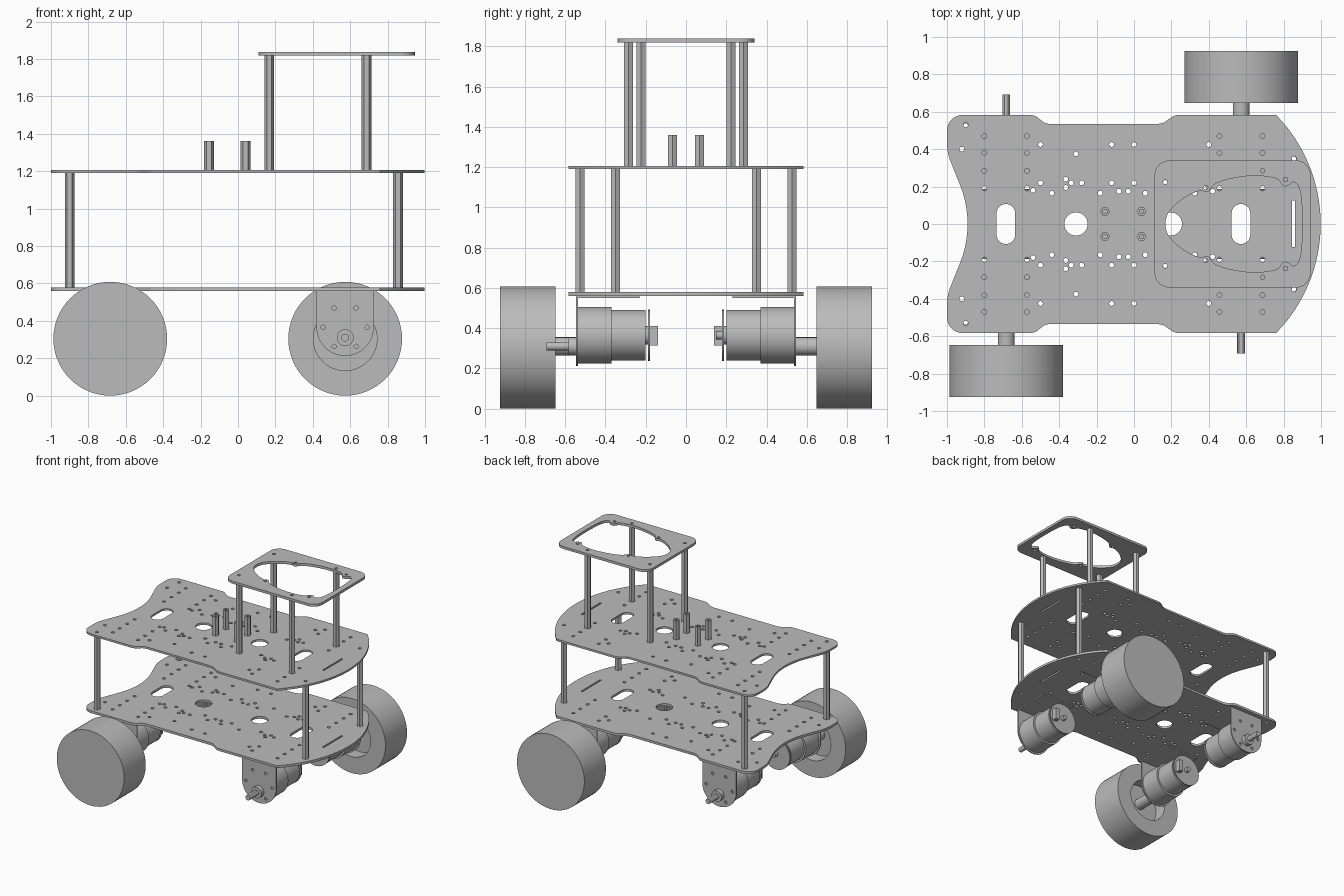
import bpy, bmesh
from math import pi, sin, cos, radians, asin
from mathutils import Matrix

cube = bpy.data.objects.get("Cube")
if cube:
    bpy.data.objects.remove(cube)

grey = bpy.data.materials.new("light_grey")
grey.use_nodes = True
grey.diffuse_color = (0.5, 0.5, 0.5, 1)
grey.node_tree.nodes["Principled BSDF"].inputs["Base Color"].default_value = (0.5, 0.5, 0.5, 1)


def finish(name, bm):
    """Clean the mesh, shade it and link it."""
    bmesh.ops.remove_doubles(bm, verts=bm.verts, dist=1e-5)
    bmesh.ops.recalc_face_normals(bm, faces=bm.faces)
    mesh = bpy.data.meshes.new(name)
    bm.to_mesh(mesh)
    bm.free()
    mesh.shade_smooth()
    mesh.set_sharp_from_angle(angle=radians(28))
    mesh.materials.clear()
    mesh.materials.append(grey)
    obj = bpy.data.objects.new(name, mesh)
    bpy.context.scene.collection.objects.link(obj)
    return obj


def arc(cx, cy, r, start=0, end=360, n=24):
    """Points on an arc; a full circle leaves out its repeated end."""
    steps = n if end - start == 360 else n + 1
    angles = [radians(start + (end - start) * i / n) for i in range(steps)]
    return [(cx + r * cos(a), cy + r * sin(a)) for a in angles]


def mirrored(half):
    """Close a half outline across the x axis."""
    return half + [(x, -y) for x, y in reversed(half) if abs(y) > 1e-4]


def rounded(points, times=2):
    for _ in range(times):
        pairs = zip(points, points[1:] + points[:1])
        points = [(a[0] + (b[0] - a[0]) * t, a[1] + (b[1] - a[1]) * t)
                  for a, b in pairs for t in (0.25, 0.75)]
    return points


def box(x0, x1, y0, y1):
    return [(x0, y0), (x1, y0), (x1, y1), (x0, y1)]


def slab(name, loops, low, high, axis="Z"):
    """Extrude an outline with holes from low to high along an axis."""
    curve = bpy.data.curves.new(name, "CURVE")
    curve.dimensions, curve.fill_mode = "2D", "BOTH"
    curve.extrude = abs(high - low) / 2
    for loop in loops:
        spline = curve.splines.new("POLY")
        spline.points.add(len(loop) - 1)
        for p, (u, v) in zip(spline.points, loop):
            p.co = (u, v, 0, 1)
        spline.use_cyclic_u = True
    helper = bpy.data.objects.new(name, curve)
    mesh = bpy.data.meshes.new_from_object(helper)
    bpy.data.objects.remove(helper)
    bm = bmesh.new()
    bm.from_mesh(mesh)
    bpy.data.meshes.remove(mesh)
    mid = (low + high) / 2
    if axis == "Y":
        move = Matrix.Translation((0, mid, 0)) @ Matrix.Rotation(pi / 2, 4, "X")
    else:
        move = Matrix.Translation((0, 0, mid))
    bm.transform(move)
    return finish(name, bm)


def lathe(name, profile, x, z, side):
    """Spin (radius, distance) points about a sideways axle."""
    bm = bmesh.new()
    verts = [bm.verts.new((x + r, side * d, z)) for r, d in profile]
    edges = [bm.edges.new(pair) for pair in zip(verts, verts[1:])]
    bmesh.ops.spin(bm, geom=verts + edges, cent=(x, 0, z), axis=(0, 1, 0),
                   angle=2 * pi, steps=64)
    return finish(name, bm)


def rod(name, r, near, far, x, z, side):
    return lathe(name, [(0, near), (r, near), (r, far), (0, far)], x, z, side)


# Deck outline: round nose, narrow waist, rounded tail corners, hollow tail
nose = asin(0.583 / 0.833) * 180 / pi
deck = mirrored(
    arc(0.165, 0, 0.833, 0, nose, 20)
    + [(0.235, 0.583), (0.21, 0.577), (0.16, 0.542), (0.13, 0.535),
       (-0.455, 0.535), (-0.48, 0.542), (-0.525, 0.577), (-0.55, 0.583)]
    + arc(-0.917, 0.5, 0.083, 90, 180, 8)
    + [(-1, 0.42), (-0.995, 0.38), (-0.985, 0.345)]
    + list(reversed(arc(-1.45, 0, 0.56, 0, 23, 8))))

# Deck cut-outs
small = [(-0.9, 0.53), (-0.92, 0.4), (-0.5, 0.425), (-0.31, 0.375), (-0.12, 0.425),
         (0, 0.425), (0.4, 0.425), (-0.54, 0.18), (-0.5, 0.22), (-0.44, 0.165),
         (-0.365, 0.24), (-0.365, 0.195), (-0.335, 0.22), (-0.28, 0.22),
         (-0.18, 0.165), (-0.12, 0.22), (-0.08, 0.175), (-0.03, 0.175), (0, 0.22),
         (0.06, 0.165), (0.325, 0.165), (0.4, 0.22), (0.42, 0.175), (0.375, 0.19),
         (0.855, 0.35), (0.167, 0.225)]
small += [(x, y) for x in (-0.8, -0.572, 0.457, 0.687) for y in (0.47, 0.38, 0.285, 0.19)
          if (x, y) != (0.457, 0.285)]
holes = [arc(x, s * y, 0.013, n=12) for x, y in small for s in (1, -1)]
holes += [arc(x, 0, 0.062, n=32) for x in (-0.31, 0.195)]
holes += [arc(x, 0.057, 0.05, 0, 180, 12) + arc(x, -0.057, 0.05, 180, 359.9, 12)
          for x in (-0.685, 0.572)]
holes.append(box(0.846, 0.86, -0.122, 0.125))

slab("lower_deck", [deck] + holes, 0.56, 0.579)
slab("upper_deck", [deck] + holes, 1.19, 1.206)

# Sensor frame with a rounded opening and screw tabs
frame = mirrored(arc(0.865, 0.26, 0.08, 0, 90, 8) + arc(0.19, 0.26, 0.08, 90, 180, 8))
opening = rounded(mirrored([
    (0.9, 0.08), (0.887, 0.2), (0.85, 0.23), (0.832, 0.21), (0.805, 0.198),
    (0.785, 0.215), (0.77, 0.245), (0.645, 0.262), (0.51, 0.243), (0.425, 0.213),
    (0.41, 0.185), (0.385, 0.165), (0.36, 0.185), (0.27, 0.145), (0.19, 0.075),
    (0.168, 0.025)]))
screws = [(0.167, 0.225), (0.687, 0.285), (0.81, 0.238), (0.383, 0.195)]
slab("sensor_frame", [frame, opening]
     + [arc(x, s * y, 0.012, n=12) for x, y in screws for s in (1, -1)], 1.818, 1.838)

# Hexagonal standoffs and short posts, all with a bore
posts = [("deck_standoff", -0.9, 0.527, 0.579, 1.19),
         ("deck_standoff", 0.855, 0.35, 0.579, 1.19),
         ("frame_standoff", 0.167, 0.223, 1.206, 1.818),
         ("frame_standoff", 0.687, 0.285, 1.206, 1.818),
         ("short_post", -0.155, 0.067, 1.206, 1.36),
         ("short_post", 0.04, 0.067, 1.206, 1.36)]
for name, x, y, low, high in posts:
    for s in (1, -1):
        slab(name, [arc(x, s * y, 0.026, n=6), arc(x, s * y, 0.012, n=12)], low, high)

# Motors, brackets and the two fitted wheels
body_z, axle_z = 0.365, 0.31
for x in (-0.683, 0.573):
    for side in (-1, 1):
        # Bracket: hanging plate with a ring of screw holes, and top flange
        hang = [(x + 0.153, 0.56), (x - 0.153, 0.56)] + arc(x, body_z, 0.153, 180, 359.9, 24)
        ring = [arc(x + 0.118 * cos(k * pi / 3), body_z + 0.118 * sin(k * pi / 3), 0.012, n=12)
                for k in range(6)]
        slab("bracket_plate", [hang] + ring, side * 0.537, side * 0.547, "Y")
        flange = box(x - 0.153, x + 0.153, *sorted((side * 0.23, side * 0.54)))
        slab("bracket_flange", [flange], 0.55, 0.56)

        # Gearbox and motor can, then encoder board, spindle and plug
        lathe("gear_motor", [(0, 0.537), (0.14, 0.537), (0.14, 0.37), (0.125, 0.37),
                             (0.125, 0.202), (0, 0.202)], x, body_z, side)
        rod("encoder_board", 0.127, 0.188, 0.18, x, body_z, side)
        rod("encoder_collar", 0.045, 0.202, 0.188, x, body_z, side)
        rod("encoder_spindle", 0.02, 0.18, 0.15, x, body_z, side)
        plug_x = x - side * 0.085
        slab("encoder_plug", [box(plug_x - 0.018, plug_x + 0.018, 0.315, 0.41)],
             side * 0.14, side * 0.18, "Y")

        # Output boss and flatted shaft
        rod("shaft_boss", 0.045, 0.54, 0.583, x, axle_z, side)
        slab("drive_shaft", [arc(x, axle_z, 0.021, 120, 420, 24)],
             side * 0.58, side * 0.693, "Y")
        if (x < 0) == (side < 0):
            rod("wheel_coupling", 0.045, 0.583, 0.76, x, axle_z, side)
            lathe("wheel", [(0, 0.925), (0.304, 0.925), (0.304, 0.647), (0.17, 0.647),
                            (0.17, 0.75), (0, 0.75)], x, 0.304, side)
